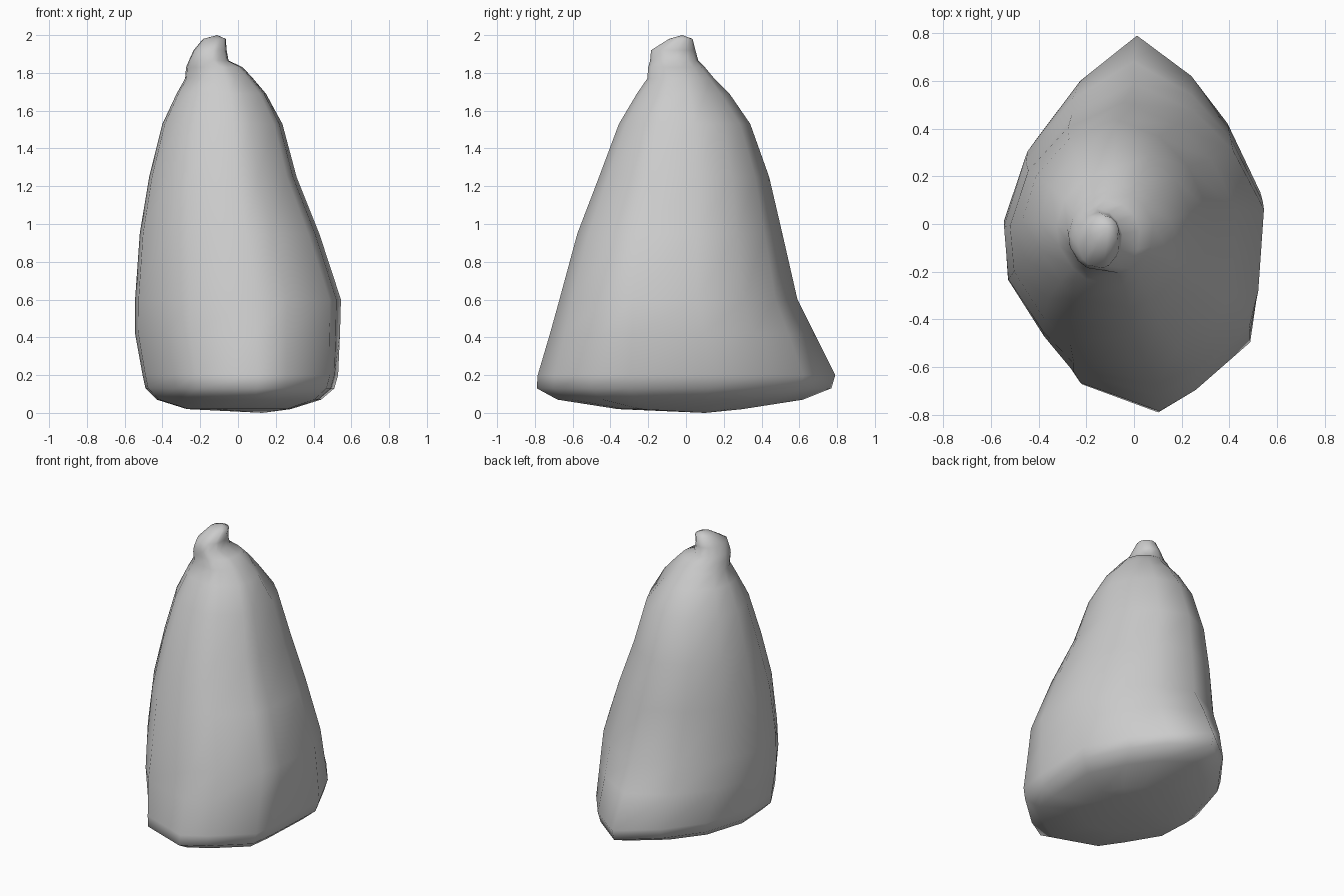
import bpy, bmesh, math

if "Cube" in bpy.data.objects:
    bpy.data.objects.remove(bpy.data.objects["Cube"], do_unlink=True)

# Plain grey material
grey = bpy.data.materials.new("plain_grey")
grey.use_nodes = True
COLOUR = (0.6, 0.6, 0.6, 1)
grey.diffuse_color = COLOUR
grey.node_tree.nodes["Principled BSDF"].inputs["Base Color"].default_value = COLOUR

# Plan outline of the wide foot, anticlockwise from the left side
OUTLINE = [(.545, .13), (.4, .42), (.24, .62), (0, .79), (-.25, .6), (-.44, .36),
           (-.545, .04), (-.53, -.24), (-.37, -.5), (-.25, -.67), (.1, -.79),
           (.26, -.7), (.5, -.5), (.525, -.3)]

# Height, x range, y range of each ring, and how round it is
RINGS = [(.02, -.27, .28, -.36, .3, 0), (.07, -.43, .44, -.68, .62, 0),
         (.13, -.49, .51, -.79, .77, 0), (.2, -.505, .53, -.785, .79, 0),
         (.42, -.545, .54, -.72, .68, .2), (.6, -.545, .545, -.67, .59, .35),
         (.95, -.52, .43, -.575, .51, .5), (1.25, -.47, .31, -.46, .44, .6),
         (1.53, -.4, .235, -.355, .34, .7), (1.69, -.325, .15, -.26, .23, .8),
         (1.77, -.28, .08, -.205, .15, .9), (1.83, -.275, .025, -.2, .1, 1),
         (1.865, -.26, -.05, -.19, .065, 1), (1.92, -.235, -.06, -.185, .05, 1),
         (1.98, -.185, -.065, -.09, .035, 1)]


def ring_points(z, x0, x1, y0, y1, roundness):
    """Fit the foot outline, blended towards an ellipse, to the given ranges."""
    shape = []
    for x, y in OUTLINE:
        u, v = x / .545, y / .79
        length = math.hypot(u, v)
        k = 1 + roundness * (1 / length - 1)
        shape.append((u * k, v * k))
    us, vs = zip(*shape)
    for u, v in shape:
        yield (x0 + (x1 - x0) * (u - min(us)) / (max(us) - min(us)),
               y0 + (y1 - y0) * (v - min(vs)) / (max(vs) - min(vs)), z)


# Lofted sack body with a pinched knob on top
bm = bmesh.new()
loops = [[bm.verts.new(p) for p in ring_points(*ring)] for ring in RINGS]
count = len(OUTLINE)
for low, high in zip(loops, loops[1:]):
    for i in range(count):
        j = (i + 1) % count
        bm.faces.new((low[i], low[j], high[j], high[i]))
for loop, tip in ((loops[0], (.13, .1, 0)), (loops[-1], (-.11, -.02, 2))):
    point = bm.verts.new(tip)
    for i in range(count):
        bm.faces.new((loop[i], loop[(i + 1) % count], point))

# Shallow fold below the knob on the left rear shoulder
for vert in bm.verts:
    d = math.dist(vert.co, (.12, .16, 1.69))
    if d < .15:
        vert.co.x -= .03 * (1 - d / .15)
        vert.co.y -= .03 * (1 - d / .15)
bmesh.ops.recalc_face_normals(bm, faces=bm.faces)
for face in bm.faces:
    face.smooth = True

mesh = bpy.data.meshes.new("sack_body")
bm.to_mesh(mesh)
bm.free()
mesh.materials.append(grey)
body = bpy.data.objects.new("sack_body", mesh)
bpy.context.collection.objects.link(body)
